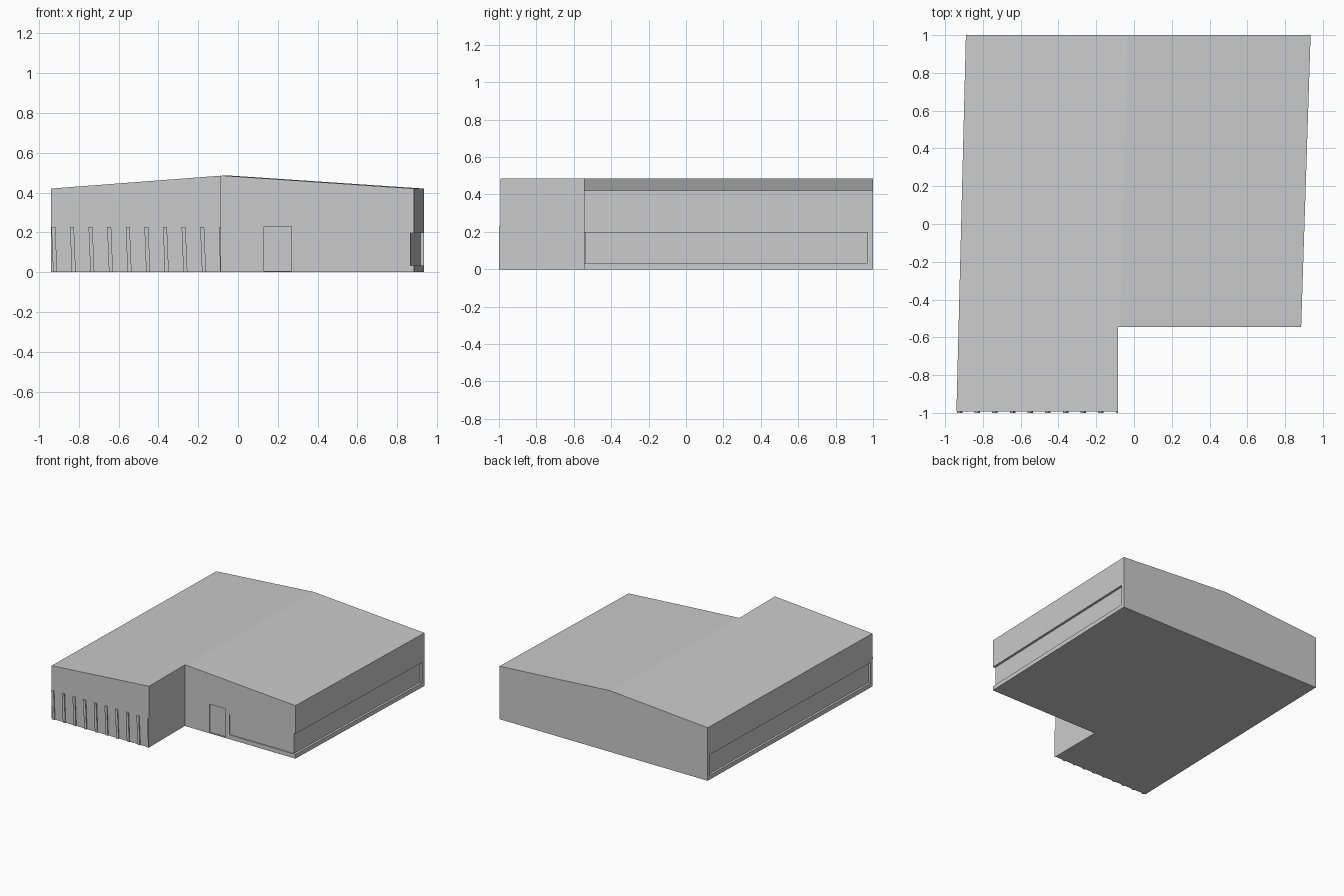
import bpy, bmesh

if "Cube" in bpy.data.objects:
    bpy.data.objects.remove(bpy.data.objects["Cube"])


def make_object(name, verts, faces):
    bm = bmesh.new()
    vs = [bm.verts.new(v) for v in verts]
    for f in faces:
        bm.faces.new([vs[i] for i in f])
    bmesh.ops.recalc_face_normals(bm, faces=bm.faces)
    me = bpy.data.meshes.new(name)
    bm.to_mesh(me)
    bm.free()
    ob = bpy.data.objects.new(name, me)
    bpy.context.collection.objects.link(ob)
    return ob


def prism(name, bottom, top, roof=None):
    """Solid between two matching rings; roof optionally splits the top face."""
    n = len(bottom)
    faces = [list(range(n))[::-1]]
    faces += [[i, (i + 1) % n, n + (i + 1) % n, n + i] for i in range(n)]
    faces += [[n + i for i in f] for f in (roof or [range(n)])]
    return make_object(name, bottom + top, faces)


def block(name, outline, z0, z1):
    return prism(name, [(x, y, z0) for x, y in outline], [(x, y, z1) for x, y in outline])


def cut(target, cutter):
    mod = target.modifiers.new("recess", 'BOOLEAN')
    mod.operation = 'DIFFERENCE'
    mod.solver = 'EXACT'
    mod.object = cutter
    cutter.hide_render = True
    bpy.context.view_layer.objects.active = target
    bpy.ops.object.modifier_apply(modifier=mod.name)
    bpy.data.objects.remove(cutter, do_unlink=True)


FRONT, STEP = -0.992, -0.545
EAVE, RIDGE = 0.42, 0.485


def left_x(y):
    return -0.94 + 0.05 * (y - FRONT) / (1 - FRONT)


def right_x(y):
    return 0.885 + 0.05 * (y - STEP) / (1 - STEP)


# Main L-shaped hall with a shallow gable roof
ring = [(left_x(FRONT), FRONT, EAVE), (-0.085, FRONT, RIDGE), (-0.085, STEP, 0.4842),
        (-0.074, STEP, RIDGE), (right_x(STEP), STEP, EAVE), (right_x(1), 1, EAVE),
        (-0.035, 1, RIDGE), (left_x(1), 1, EAVE)]
hall = prism("hall", [(x, y, 0) for x, y, z in ring], ring,
             roof=[[0, 1, 2, 3, 6, 7], [3, 4, 6], [4, 5, 6]])

# Window band wrapping the front right corner
d = 0.018
cut(hall, block("corner_window_cutter",
    [(0.305, -0.6), (1.0, -0.6), (1.0, 0.97), (right_x(0.97) - d, 0.97),
     (right_x(-0.538) - d, -0.538), (0.305, -0.538)], 0.034, 0.196))

# Window band along the left wall
cut(hall, block("left_window_cutter",
    [(-1.0, -0.97), (left_x(-0.97) + d, -0.97), (left_x(0.97) + d, 0.97), (-1.0, 0.97)],
    0.034, 0.196))

# Entrance door recess
cut(hall, block("door_cutter",
    [(0.13, -0.6), (0.27, -0.6), (0.27, -0.537), (0.13, -0.537)], 0.006, 0.23))

# Slightly leaning fins along the front of the wing
for i in range(10):
    x = -0.938 + 0.0935 * i
    w, lean = 0.02, 0.009
    rings = []
    for z, dx in ((0, lean), (0.228, 0)):
        a, b = min(x + dx, -0.089), min(x + dx + w, -0.085)
        rings.append([(a, -1, z), (b, -1, z), (b, FRONT + 0.004, z), (a, FRONT + 0.004, z)])
    prism(f"fin_{i + 1}", rings[0], rings[1])
